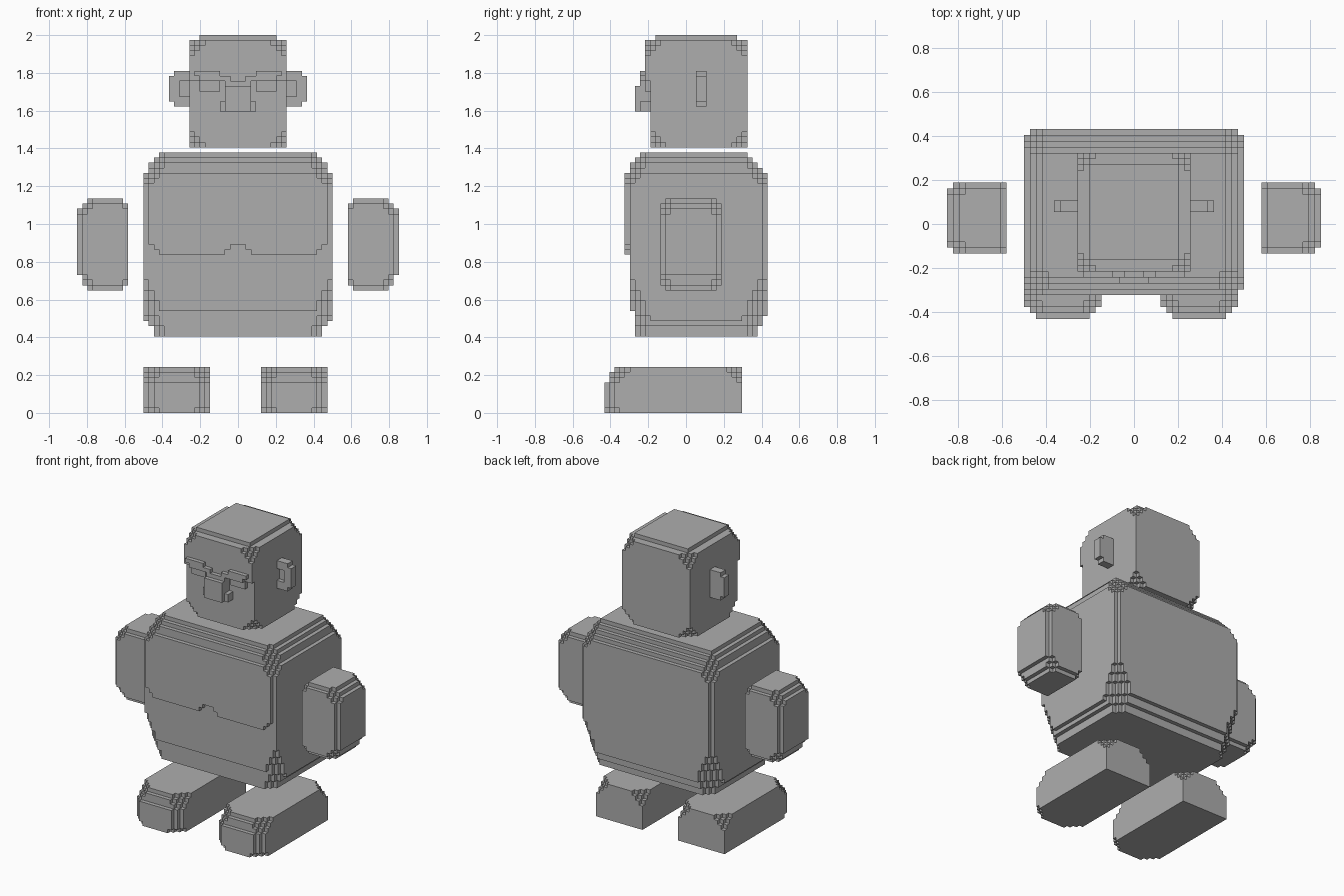
import bpy, bmesh

if "Cube" in bpy.data.objects:
    bpy.data.objects.remove(bpy.data.objects["Cube"])

V = 2 / 74                      # size of one block
GREY = bpy.data.materials.new("plain grey")
GREY.diffuse_color = (0.42, 0.42, 0.42, 1)
GREY.use_nodes = True
GREY.node_tree.nodes["Principled BSDF"].inputs["Base Color"].default_value = GREY.diffuse_color


def ins(depth, steps):
    """Inset needed at a given depth from a face, from a list of steps."""
    return steps[depth] if depth < len(steps) else 0


def block(lo, hi, keep=None):
    """Set of cells in a box; keep() gets the distances to left, right, front, back, bottom, top."""
    cells = set()
    for x in range(lo[0], hi[0]):
        for y in range(lo[1], hi[1]):
            for z in range(lo[2], hi[2]):
                if keep is None or keep(x - lo[0], hi[0] - 1 - x, y - lo[1],
                                        hi[1] - 1 - y, z - lo[2], hi[2] - 1 - z):
                    cells.add((x, y, z))
    return cells


def mirror(cells, shift=0):
    return {(62 - x + shift, y, z) for x, y, z in cells}


def build(name, cells):
    """Skin the outside of the cells and merge the flat areas."""
    bm = bmesh.new()
    verts = {}

    def vert(p):
        if p not in verts:
            verts[p] = bm.verts.new(((p[0] - 31.5) * V, (p[1] - 16) * V, p[2] * V))
        return verts[p]

    for c in sorted(cells):
        for axis in range(3):
            u, w = (axis + 1) % 3, (axis + 2) % 3
            for side in (0, 1):
                n = list(c)
                n[axis] += 2 * side - 1
                if tuple(n) in cells:
                    continue
                ring = []
                for du, dw in ((0, 0), (1, 0), (1, 1), (0, 1)):
                    p = list(c)
                    p[axis] += side
                    p[u] += du
                    p[w] += dw
                    ring.append(vert(tuple(p)))
                bm.faces.new(ring if side else ring[::-1])
    bmesh.ops.dissolve_limit(bm, angle_limit=0.02, verts=bm.verts[:], edges=bm.edges[:])
    mesh = bpy.data.meshes.new(name)
    bm.to_mesh(mesh)
    bm.free()
    mesh.materials.append(GREY)
    bpy.context.collection.objects.link(bpy.data.objects.new(name, mesh))


# Torso: stepped edges, tapered lower corners, raised chest layer at the front
def torso(l, r, f, k, b, t):
    a, d = min(l, r), min(f, k)
    if f == 0:                  # chest layer with a small notch in its lower rim
        low = 18 if abs(l - 18) <= 1 else 17 if abs(l - 18) <= 2 else 16
        low = max(low, 19 - a)
        if a < 1 or b < low or t < 3:
            return False
    return (a >= ins(t, [3, 2, 1, 1]) and f >= ins(t, [3, 2, 1, 1])
            and k >= ins(t, [4, 3, 2, 1])
            and a >= ins(b, [2, 2, 1]) and f >= ins(b, [2] * 5)
            and k >= ins(b, [2, 2, 1, 1])
            and a + d >= 1 and a + d + t >= 7
            and a + d + 0.45 * b >= 5.8)


build("torso", block((13, 4, 15), (50, 32, 51), torso))


# Head: raised crown, nicked corners, lower face set back by one block
def head(l, r, f, k, b, t):
    a, d = min(l, r), min(f, k)
    if f == 0 and b < 13:
        return False
    low_d = min(f - 1, k)
    if t == 0:
        return a >= 2 and d >= 2
    return a + d + t >= 4 and a + low_d + b >= 3


build("head", block((22, 8, 52), (41, 28, 74), head))

# Nose with nostrils
build("nose", block((29, 6, 59), (34, 9, 64)) | block((29, 7, 64), (34, 9, 65))
      | block((28, 7, 59), (35, 9, 61)))

# Brows, eyes and ears
brow = block((23, 7, 66), (28, 8, 67)) | block((24, 7, 65), (30, 8, 66))
eye = block((24, 8, 63), (28, 9, 65))
ear = block((19, 18, 60), (22, 20, 67)) | block((18, 18, 61), (19, 20, 66))
ear -= block((20, 18, 62), (22, 19, 65))
for side, flip in (("right", lambda c: c), ("left", mirror)):
    build(side + "_brow", flip(brow))
    build(side + "_eye", flip(eye))
    build(side + "_ear", flip(ear))


# Arms: outer side rounder than the inner side
def arm(l, r, f, k, b, t):
    d = min(f, k)
    return (l >= ins(t, [2, 1]) and r >= ins(t, [1]) and d >= ins(t, [1])
            and l >= ins(b, [2, 1, 1]) and r >= ins(b, [1]) and d >= ins(b, [1])
            and l + d >= 1 and l + d + min(b, t) >= 4 and r + d + min(b, t) >= 2)


arm_cells = block((0, 11, 24), (10, 23, 42), arm)
build("right_arm", arm_cells)
build("left_arm", mirror(arm_cells))


# Feet: rounded toes, nearly square heels
def foot(l, r, f, k, b, t):
    a = min(l, r)
    return (f >= ins(t, [2, 1, 1]) and a >= ins(f, [2, 1])
            and a + f + t >= 5 and a + f + b >= 3 and a + k + t >= 3)


foot_cells = block((13, 0, 0), (26, 27, 9), foot)
build("right_foot", foot_cells)
build("left_foot", mirror(foot_cells, -1))
